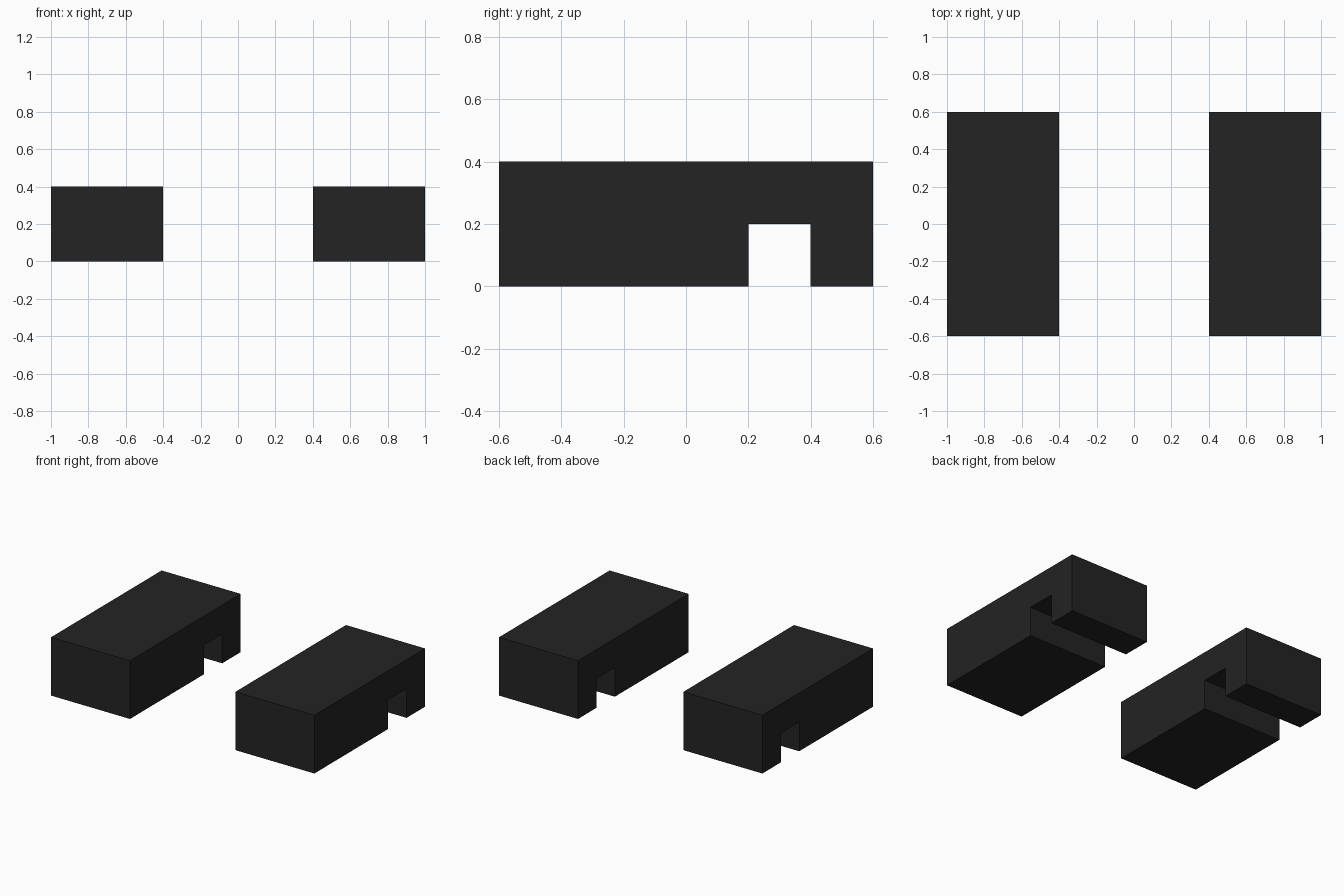
import bpy
import bmesh

if "Cube" in bpy.data.objects:
    bpy.data.objects.remove(bpy.data.objects["Cube"])

black = bpy.data.materials.new("charcoal black")
black.diffuse_color = (0.017, 0.017, 0.017, 1.0)
black.use_nodes = True
black.node_tree.nodes["Principled BSDF"].inputs["Base Color"].default_value = black.diffuse_color

# Side profile (y, z) with the slot cut in the underside near the back
PROFILE = [(-0.6, 0), (0.2, 0), (0.2, 0.2), (0.4, 0.2),
           (0.4, 0), (0.6, 0), (0.6, 0.4), (-0.6, 0.4)]


def slotted_block(name, x0, x1):
    """Extrude the side profile along x."""
    bm = bmesh.new()
    face = bm.faces.new([bm.verts.new((x0, y, z)) for y, z in PROFILE])
    ext = bmesh.ops.extrude_face_region(bm, geom=[face], use_keep_orig=True)
    moved = [v for v in ext["geom"] if isinstance(v, bmesh.types.BMVert)]
    bmesh.ops.translate(bm, verts=moved, vec=(x1 - x0, 0, 0))
    bmesh.ops.recalc_face_normals(bm, faces=bm.faces)
    mesh = bpy.data.meshes.new(name)
    bm.to_mesh(mesh)
    bm.free()
    mesh.materials.append(black)
    bpy.context.collection.objects.link(bpy.data.objects.new(name, mesh))


# The two matching blocks
slotted_block("left_block", -1.0, -0.4)
slotted_block("right_block", 0.4, 1.0)
